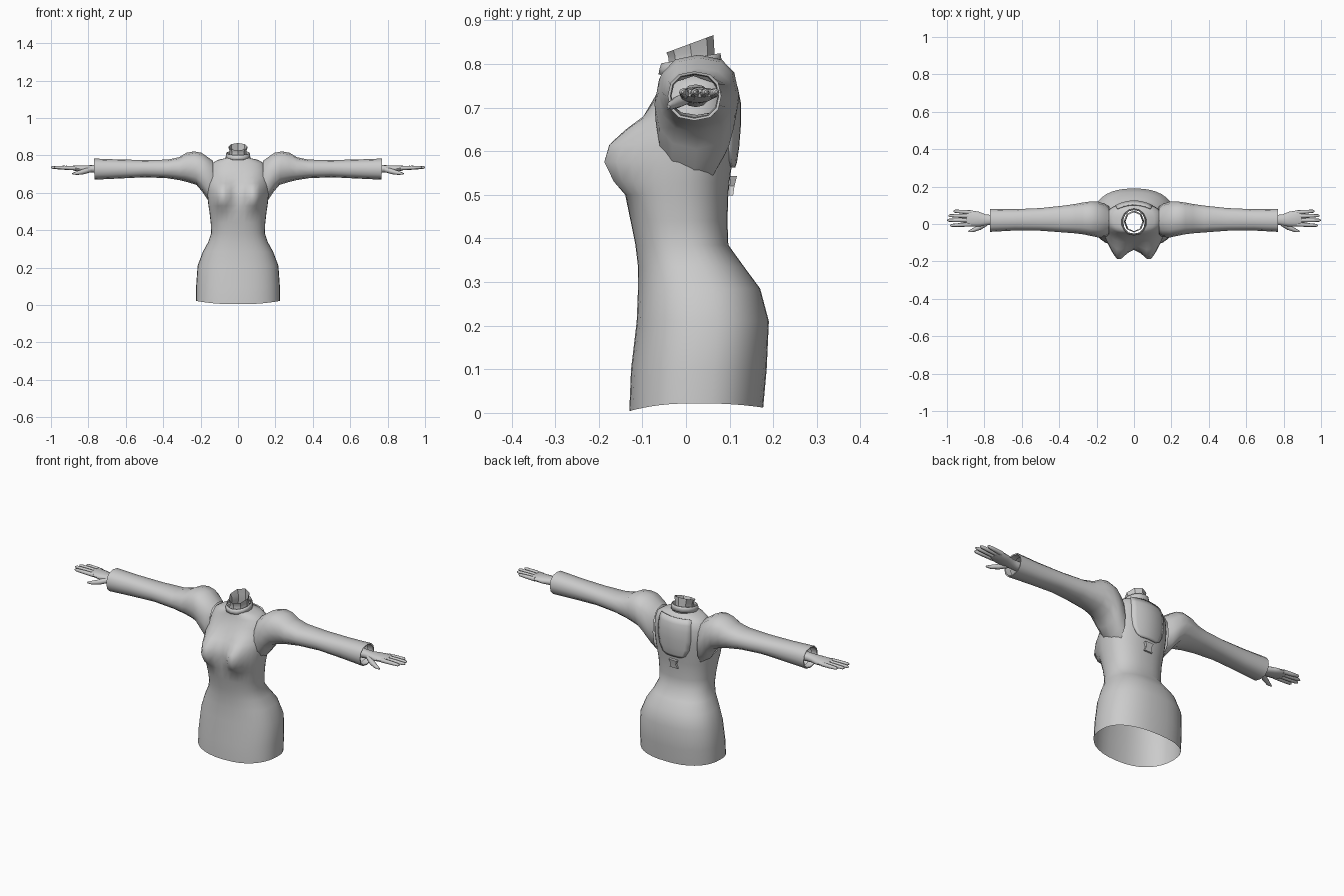
import bpy, bmesh, math
from mathutils import Vector

if "Cube" in bpy.data.objects:
    bpy.data.objects.remove(bpy.data.objects["Cube"])


def finish(bm, name, mirror=False, thick=0, angle=35):
    bmesh.ops.recalc_face_normals(bm, faces=bm.faces)
    me = bpy.data.meshes.new(name)
    bm.to_mesh(me)
    bm.free()
    ob = bpy.data.objects.new(name, me)
    bpy.context.collection.objects.link(ob)
    bpy.ops.object.select_all(action='DESELECT')
    ob.select_set(True)
    bpy.context.view_layer.objects.active = ob
    bpy.ops.object.shade_smooth_by_angle(angle=math.radians(angle))
    if thick:
        m = ob.modifiers.new("thickness", 'SOLIDIFY')
        m.thickness = thick
    if mirror:
        ob.modifiers.new("mirror", 'MIRROR').use_bisect_axis[0] = False
    return ob


def add_loft(bm, rings, cap_start=False, cap_end=False):
    vs = [[bm.verts.new(p) for p in r] for r in rings]
    n = len(vs[0])
    for a, b in zip(vs, vs[1:]):
        for i in range(n):
            j = (i + 1) % n
            bm.faces.new((a[i], a[j], b[j], b[i]))
    if cap_start:
        bm.faces.new(vs[0][::-1])
    if cap_end:
        bm.faces.new(vs[-1])


def sgnpow(v, p):
    return math.copysign(abs(v) ** p, v)


# Torso: horizontal rings (z, half width, front y, back y, bust bulge)
profile = [
    (0.010, .225, -.130, .177, 0), (0.10, .224, -.126, .185, 0),
    (0.21, .216, -.113, .190, 0), (0.285, .188, -.110, .170, 0),
    (0.335, .160, -.110, .133, 0), (0.385, .143, -.116, .097, 0),
    (0.44, .146, -.127, .095, 0), (0.50, .153, -.139, .097, .006),
    (0.530, .158, -.137, .100, .042), (0.575, .163, -.134, .106, .068),
    (0.615, .166, -.130, .111, .060), (0.65, .166, -.114, .114, .034),
    (0.68, .162, -.096, .115, .008), (0.72, .155, -.074, .112, 0),
    (0.755, .142, -.056, .105, 0), (0.775, .110, -.052, .096, 0),
    (0.788, .056, -.050, .076, 0)]
rings = []
N = 36
for k, (z, w, yf, yb, bust) in enumerate(profile):
    yc = (yf + yb) / 2
    ring = []
    for i in range(N):
        a = 2 * math.pi * i / N
        c, s = math.cos(a), math.sin(a)
        x = w * sgnpow(c, .85)
        y = yc + (yb - yf) / 2 * sgnpow(s, .85)
        zz = z
        if s < 0:
            y -= bust * math.exp(-((abs(x) - .085) / .048) ** 2)
        if k == 0:      # hem dips at front and back
            zz = .022 - (.018 if s < 0 else .01) * s * s
        ring.append((x, y, zz))
    rings.append(ring)
bm = bmesh.new()
add_loft(bm, rings)
finish(bm, "torso_dress", angle=50)

# Sleeve: (x top, z top, x bottom, z bottom, y min, y max)
stations = [
    (.135, .772, .130, .530, -.060, .095), (.150, .782, .160, .560, -.070, .108),
    (.195, .814, .190, .605, -.072, .120), (.235, .821, .222, .642, -.064, .121),
    (.275, .814, .270, .657, -.055, .115), (.315, .790, .310, .667, -.050, .107),
    (.375, .777, .380, .678, -.045, .098), (.500, .775, .500, .683, -.036, .085),
    (.640, .778, .640, .676, -.035, .079), (.770, .783, .768, .670, -.042, .081)]
rings = []
for xt, zt, xb, zb, y0, y1 in stations:
    ring = []
    for i in range(12):
        a = 2 * math.pi * i / 12
        s = sgnpow(math.sin(a), .9)
        t = (s + 1) / 2
        ring.append((xb + (xt - xb) * t,
                     (y0 + y1) / 2 + (y1 - y0) / 2 * sgnpow(math.cos(a), .8),
                     zb + (zt - zb) * t))
    rings.append(ring)
# turned-in cuff lining
for x, k in ((.768, .90), (.735, .86)):
    c = Vector((0, .02, .727))
    rings.append([(x, c.y + (p[1] - c.y) * k, c.z + (p[2] - c.z) * k)
                  for p in rings[9]])
bm = bmesh.new()
add_loft(bm, rings)
finish(bm, "sleeve", mirror=True, angle=45)


# Hand: palm loft plus tapered fingers
def digit(bm, pts, radii):
    rings = []
    d = (Vector(pts[-1]) - Vector(pts[0])).normalized()
    side = d.cross(Vector((0, 0, 1))).normalized()
    up = side.cross(d)
    for p, r in zip(pts, radii):
        rings.append([Vector(p) + r * (math.cos(a) * side + math.sin(a) * up)
                      for a in [2 * math.pi * i / 8 for i in range(8)]])
    add_loft(bm, rings, True, True)


bm = bmesh.new()
palm = []
for x, yc, zc, ry, rz in [(.70, .022, .727, .030, .026), (.765, .022, .728, .026, .021),
                          (.795, .022, .728, .030, .019), (.83, .026, .729, .040, .018),
                          (.875, .030, .732, .043, .014), (.895, .031, .733, .040, .009)]:
    palm.append([(x, yc + ry * sgnpow(math.cos(a), .8), zc + rz * math.sin(a))
                 for a in [2 * math.pi * i / 12 for i in range(12)]])
add_loft(bm, palm, False, True)
for y0, y1, tip in ((-.002, -.008, .983), (.020, .020, 1.0), (.042, .045, .992), (.062, .069, .965)):
    x0 = .872
    digit(bm, [(x0 + (tip - x0) * t, y0 + (y1 - y0) * t, .732 + .004 * t)
               for t in (0, .5, .92, 1)], (.0115, .0105, .008, .003))
digit(bm, [(.79, .005, .724), (.825, -.018, .713), (.862, -.034, .705),
           (.885, -.040, .702)], (.015, .014, .010, .004))
finish(bm, "hand", mirror=True, angle=50)


# Neck and collar: tilted open tubes (z, radius x, radius y, centre y, tilt)
def tube(name, levels, sides, thick=0):
    rings = [[(rx * math.sin(a), cy - ry * math.cos(a), z - tilt * math.cos(a))
              for a in [2 * math.pi * i / sides for i in range(sides)]]
             for z, rx, ry, cy, tilt in levels]
    bm = bmesh.new()
    add_loft(bm, rings)
    finish(bm, name, thick=thick)


tube("neck", [(.765, .055, .058, .014, 0), (.805, .045, .052, .013, .004),
              (.825, .046, .053, .012, .008), (.846, .052, .054, .009, .020)], 8)
tube("collar", [(.785, .064, .069, .010, .010), (.800, .062, .067, .010, .012),
                (.812, .059, .064, .011, .012)], 14, thick=-.004)

# Back flap with rounded lower edge, standing just off the dress
bm = bmesh.new()
rows = [(.562, .045, .113), (.575, .070, .117), (.61, .090, .122), (.66, .099, .126),
        (.71, .099, .126), (.745, .097, .119), (.775, .092, .107)]
grid = [[bm.verts.new((w * u / 4, y - .026 * (w / .1) ** 2 * (u / 4) ** 2, z))
         for u in range(-4, 5)] for z, w, y in rows]
for a, b in zip(grid, grid[1:]):
    for i in range(8):
        bm.faces.new((a[i], a[i + 1], b[i + 1], b[i]))
finish(bm, "back_flap", thick=.008)

# Small flared clasp tab below the flap
bm = bmesh.new()
add_loft(bm, [[(-w, y0, z), (w, y0, z), (w, y1, z), (-w, y1, z)]
              for z, w, y0, y1 in ((.498, .024, .099, .108), (.520, .015, .100, .111),
                                   (.543, .024, .102, .117))], True, True)
finish(bm, "back_clasp")
